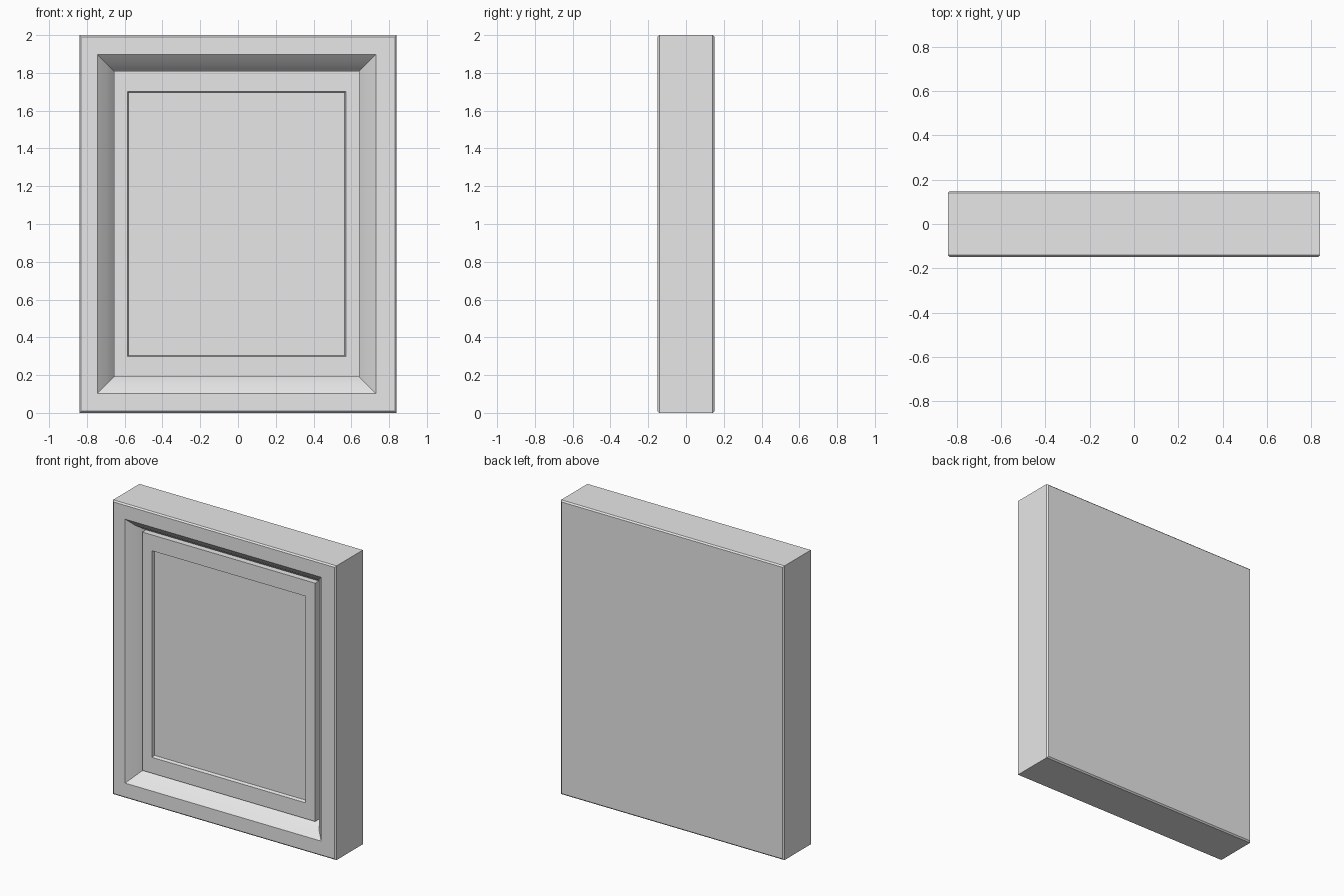
import bpy
import bmesh
import math

if "Cube" in bpy.data.objects:
    bpy.data.objects.remove(bpy.data.objects["Cube"], do_unlink=True)

WIDTH, HEIGHT, DEPTH = 1.68, 2.0, 0.3
FRONT = -DEPTH / 2

grey = bpy.data.materials.new("light_grey")
grey.use_nodes = True
colour = (0.8, 0.8, 0.8, 1)
grey.diffuse_color = colour
grey.node_tree.nodes["Principled BSDF"].inputs["Base Color"].default_value = colour


def rect(inset, depth, shift=0.0):
    """Rectangle inset from the outline, at a depth behind the front."""
    x, y = WIDTH / 2 - inset, FRONT + depth
    return [(sx * x + shift, y, HEIGHT - inset if top else inset)
            for sx, top in ((-1, 0), (1, 0), (1, 1), (-1, 1))]


def loft(name, rings, cap_start=True, cap_end=True):
    """Bridge nested rectangles into one part."""
    bm = bmesh.new()
    loops = [[bm.verts.new(p) for p in ring] for ring in rings]
    for a, b in zip(loops, loops[1:]):
        for i in range(4):
            j = (i + 1) % 4
            bm.faces.new((a[i], a[j], b[j], b[i]))
    if cap_start:
        bm.faces.new(loops[0][::-1])
    if cap_end:
        bm.faces.new(loops[-1])
    mesh = bpy.data.meshes.new(name)
    bm.to_mesh(mesh)
    bm.free()
    mesh.materials.append(grey)
    obj = bpy.data.objects.new(name, mesh)
    bpy.context.collection.objects.link(obj)
    bpy.ops.object.select_all(action="DESELECT")
    obj.select_set(True)
    bpy.context.view_layer.objects.active = obj
    bpy.ops.object.shade_smooth_by_angle(angle=math.radians(30))
    return obj


OFF = -0.007      # the opening sits slightly off centre
EDGE = 0.009      # chamfer on the outer edges
FLOOR, MAT, PANEL = 0.10, 0.06, 0.082

# Frame: chamfered block with a sloping moulding down to the recess floor
loft("frame", [
    rect(EDGE, DEPTH),
    rect(0, DEPTH - EDGE),
    rect(0, EDGE),
    rect(EDGE, 0),
    rect(0.103, 0, OFF),
    rect(0.15, 0.044, OFF),
    rect(0.19, FLOOR, OFF),
])

# Mat: raised border with a small bevelled window
mat = loft("mat_border", [
    rect(0.19, FLOOR, OFF),
    rect(0.19, MAT, OFF),
    rect(0.262, MAT, OFF),
    rect(0.268, PANEL, OFF),
], cap_start=False, cap_end=False)
for v in mat.data.vertices:   # window is a little shorter than wide inset
    if abs(v.co.x - OFF) < WIDTH / 2 - 0.25:
        v.co.z += 0.036 if v.co.z < 1 else -0.036

# Picture panel set behind the window
panel = loft("picture_panel", [rect(0.255, FLOOR, OFF), rect(0.255, PANEL, OFF)])
